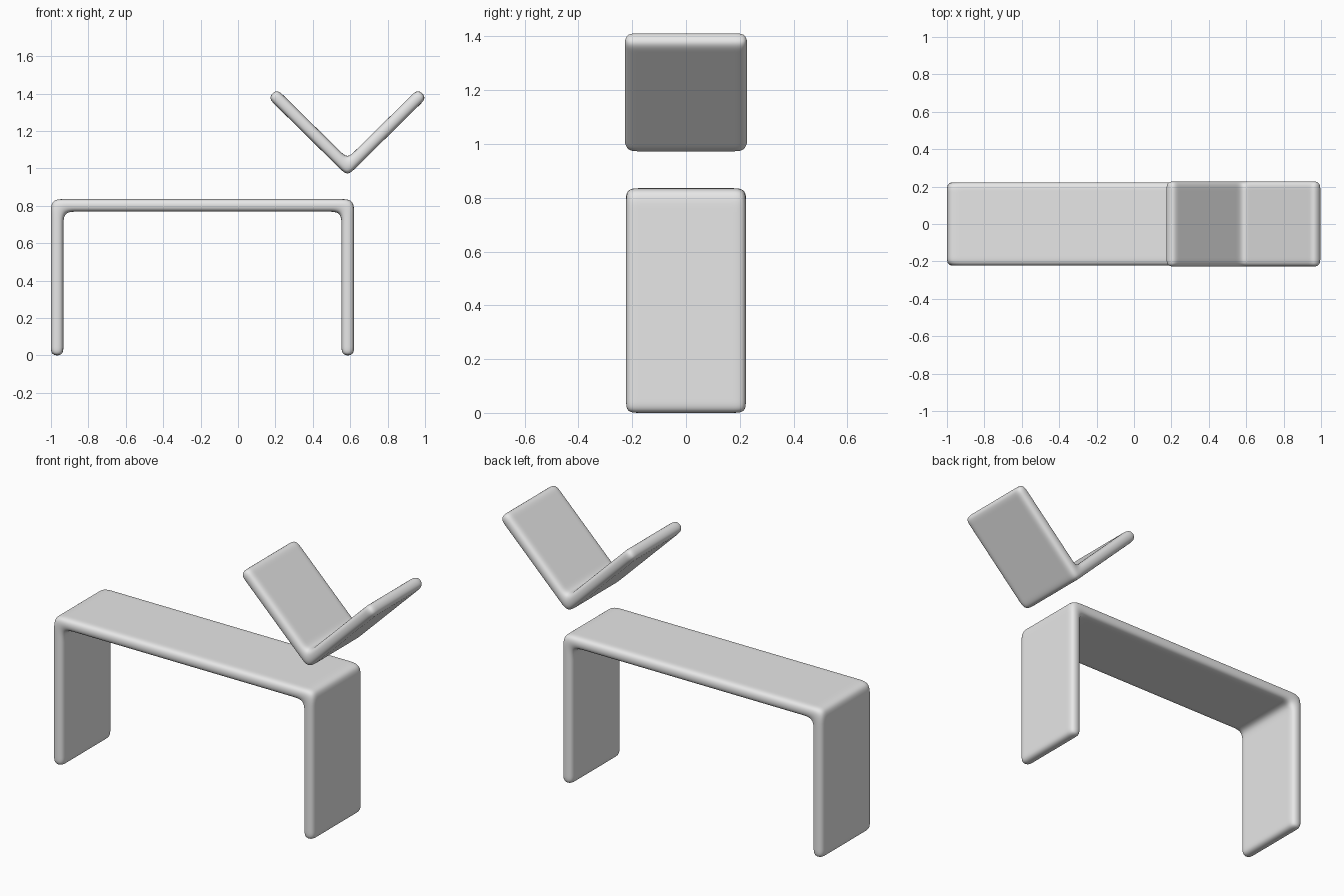
import bpy, bmesh
from mathutils import Vector

cube = bpy.data.objects.get("Cube")
if cube:
    bpy.data.objects.remove(cube, do_unlink=True)

grey = bpy.data.materials.new("light grey")
grey.use_nodes = True
grey.diffuse_color = (0.8, 0.8, 0.8, 1)
grey.node_tree.nodes["Principled BSDF"].inputs["Base Color"].default_value = (0.8, 0.8, 0.8, 1)


def offset_path(path, dist):
    """Parallel copy of an x-z polyline with mitred corners."""
    dirs = [(b - a).normalized() for a, b in zip(path, path[1:])]
    result = []
    for i, p in enumerate(path):
        d0, d1 = dirs[max(i - 1, 0)], dirs[min(i, len(dirs) - 1)]
        n0, n1 = Vector((-d0.y, d0.x)), Vector((-d1.y, d1.x))
        result.append(p + (n0 + n1) * dist / (1 + n0.dot(n1)))
    return result


def add_loops(path, end_gap, bend_gap):
    """Insert two holding points beside every end and bend."""
    result = [path[0]]
    last = len(path) - 1
    for i, (a, b) in enumerate(zip(path, path[1:])):
        d = (b - a).normalized()
        start = end_gap if i == 0 else bend_gap
        stop = end_gap if i + 1 == last else bend_gap
        result += [a + d * start, a + d * start * 2, b - d * stop * 2, b - d * stop, b]
    return result


def bent_panel(name, points, thickness, half_width, edge, bend):
    """Soft-edged slab that follows a bent path."""
    path = [Vector(p) for p in points]
    skins = [add_loops(offset_path(path, s * thickness / 2), edge, bend) for s in (1, -1)]
    w = half_width
    ys = [-w, edge - w, 2 * edge - w, w - 2 * edge, w - edge, w]
    n, m = len(skins[0]), len(ys)

    bm = bmesh.new()
    grid = [[[bm.verts.new((p.x, y, p.y)) for y in ys] for p in skin] for skin in skins]
    for g in grid:
        for i in range(n - 1):
            for j in range(m - 1):
                bm.faces.new((g[i][j], g[i + 1][j], g[i + 1][j + 1], g[i][j + 1]))
    # Rim joining the two skins
    a, b = grid
    for j in (0, m - 1):
        for i in range(n - 1):
            bm.faces.new((a[i][j], a[i + 1][j], b[i + 1][j], b[i][j]))
    for i in (0, n - 1):
        for j in range(m - 1):
            bm.faces.new((a[i][j], a[i][j + 1], b[i][j + 1], b[i][j]))
    bmesh.ops.recalc_face_normals(bm, faces=bm.faces[:])
    for f in bm.faces:
        f.smooth = True

    mesh = bpy.data.meshes.new(name)
    bm.to_mesh(mesh)
    bm.free()
    mesh.materials.append(grey)
    obj = bpy.data.objects.new(name, mesh)
    bpy.context.collection.objects.link(obj)
    sub = obj.modifiers.new("Soften", 'SUBSURF')
    sub.levels = sub.render_levels = 3
    return obj


# Bench: two legs and a seat in one bent slab
bent_panel("bench", [(-0.967, -0.002), (-0.967, 0.802), (0.587, 0.802), (0.587, -0.002)],
           0.067, 0.225, 0.055, 0.08)

# Open book floating above the bench
bent_panel("open_book", [(0.183, 1.402), (0.585, 1.006), (0.987, 1.402)],
           0.067, 0.23, 0.055, 0.06)
